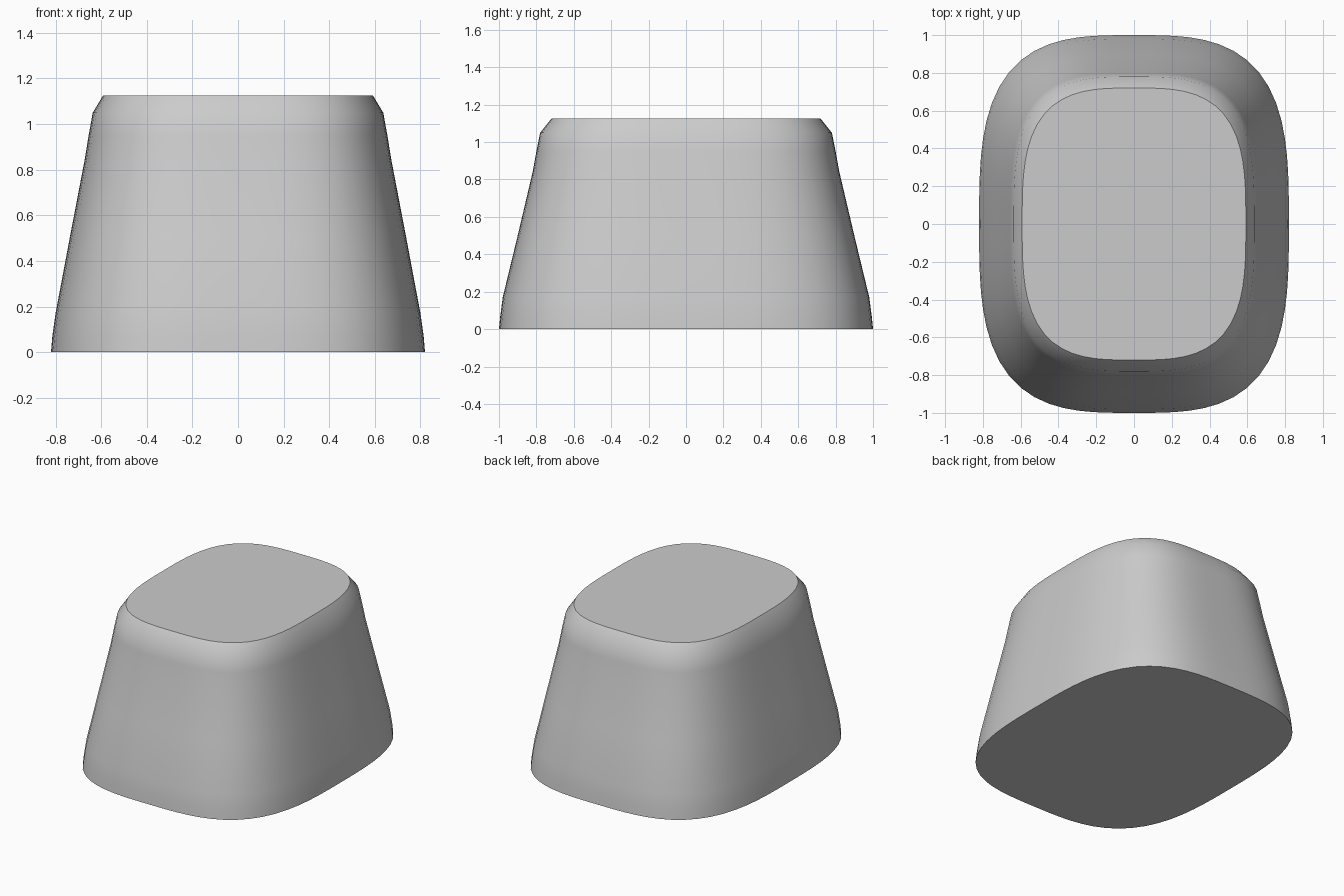
import bpy, bmesh, math

cube = bpy.data.objects.get("Cube")
if cube:
    bpy.data.objects.remove(cube, do_unlink=True)

SEGMENTS = 72
ROUNDNESS = 3.2  # superellipse exponent of the plan outline

# Side profile: height, half width, half depth
PROFILE = [
    (0.0, 0.82, 1.0),
    (0.07, 0.814, 0.993),
    (0.17, 0.80, 0.98),
    (0.5, 0.738, 0.90),
    (0.84, 0.673, 0.82),
    (0.95, 0.655, 0.80),
    (1.05, 0.637, 0.78),
    (1.125, 0.592, 0.72),
]


def spow(v):
    return math.copysign(abs(v) ** (2 / ROUNDNESS), v)


def outline_point(i, half_x, half_y):
    """Evenly turned point on the rounded rectangle outline."""
    a = 2 * math.pi * i / SEGMENTS
    c, s = math.cos(a), math.sin(a)
    r = (abs(c) ** ROUNDNESS + abs(s) ** ROUNDNESS) ** (-1 / ROUNDNESS)
    return half_x * r * c, half_y * r * s


def make_material(name, value):
    mat = bpy.data.materials.new(name)
    mat.use_nodes = True
    color = (value, value, value, 1)
    mat.diffuse_color = color
    mat.node_tree.nodes["Principled BSDF"].inputs["Base Color"].default_value = color
    return mat


# Tapered block lofted through the profile rings
bm = bmesh.new()
rings = []
for z, hx, hy in PROFILE:
    rings.append([bm.verts.new((*outline_point(i, hx, hy), z)) for i in range(SEGMENTS)])
for low, high in zip(rings, rings[1:]):
    for i in range(SEGMENTS):
        j = (i + 1) % SEGMENTS
        bm.faces.new((low[i], low[j], high[j], high[i]))

# Flat base and top
bm.faces.new(reversed(rings[0]))
bm.faces.new(rings[-1])
bmesh.ops.recalc_face_normals(bm, faces=bm.faces[:])

mesh = bpy.data.meshes.new("tapered_block")
bm.to_mesh(mesh)
bm.free()
block = bpy.data.objects.new("tapered_block", mesh)
bpy.context.collection.objects.link(block)
mesh.materials.append(make_material("plain grey", 0.6))

# Smooth walls with crisp top and bottom rims
bpy.ops.object.select_all(action="DESELECT")
block.select_set(True)
bpy.context.view_layer.objects.active = block
bpy.ops.object.shade_smooth_by_angle(angle=math.radians(35))
